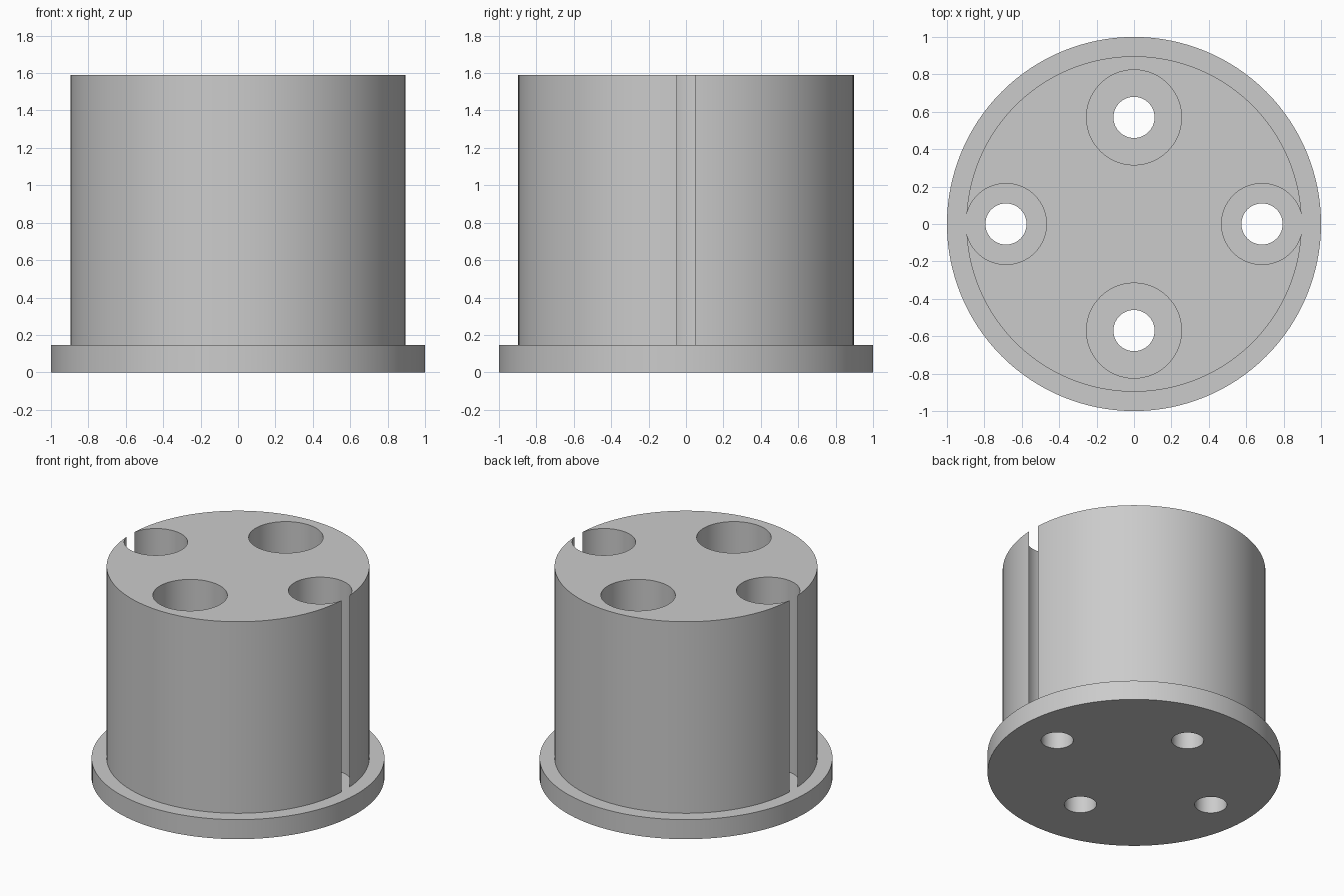
import bpy
import math

# Remove the default cube
cube = bpy.data.objects.get("Cube")
if cube:
    bpy.data.objects.remove(cube, do_unlink=True)

# Main dimensions
FLANGE_TOP = 0.147
BODY_TOP = 1.59
BOLT_RADIUS = 0.11
SIDE_X, SIDE_RADIUS = 0.6845, 0.2165
FRONT_Y, FRONT_RADIUS = 0.57, 0.254

grey = bpy.data.materials.new("plain grey")
grey.use_nodes = True
colour = (0.6, 0.6, 0.6, 1)
grey.diffuse_color = colour
grey.node_tree.nodes["Principled BSDF"].inputs["Base Color"].default_value = colour


def cylinder(name, radius, bottom, top, x=0, y=0, sides=128):
    bpy.ops.mesh.primitive_cylinder_add(
        vertices=sides, radius=radius, depth=top - bottom,
        location=(x, y, (bottom + top) / 2))
    obj = bpy.context.object
    obj.name = name
    obj.data.materials.append(grey)
    return obj


def cut(target, cutter):
    bpy.context.view_layer.objects.active = target
    mod = target.modifiers.new("hole", 'BOOLEAN')
    mod.operation = 'DIFFERENCE'
    mod.solver = 'EXACT'
    mod.object = cutter
    bpy.ops.object.modifier_apply(modifier=mod.name)
    bpy.data.objects.remove(cutter, do_unlink=True)


# Base flange and the body standing on it
flange = cylinder("base_flange", 1.0, 0, FLANGE_TOP)
body = cylinder("body", 0.897, FLANGE_TOP, BODY_TOP)

# Deep pockets with bolt holes; the side pockets break through as slots
holes = []
for side in (-1, 1):
    holes.append((side * SIDE_X, 0, SIDE_RADIUS))
    holes.append((0, side * FRONT_Y, FRONT_RADIUS))

for x, y, radius in holes:
    cut(body, cylinder("pocket_cutter", radius, 0, 2, x, y, 96))
    cut(flange, cylinder("bolt_cutter", BOLT_RADIUS, -1, 1, x, y, 64))

# Smooth round walls, sharp rims
for obj in (flange, body):
    bpy.ops.object.select_all(action='DESELECT')
    obj.select_set(True)
    bpy.context.view_layer.objects.active = obj
    bpy.ops.object.shade_smooth_by_angle(angle=math.radians(30))
